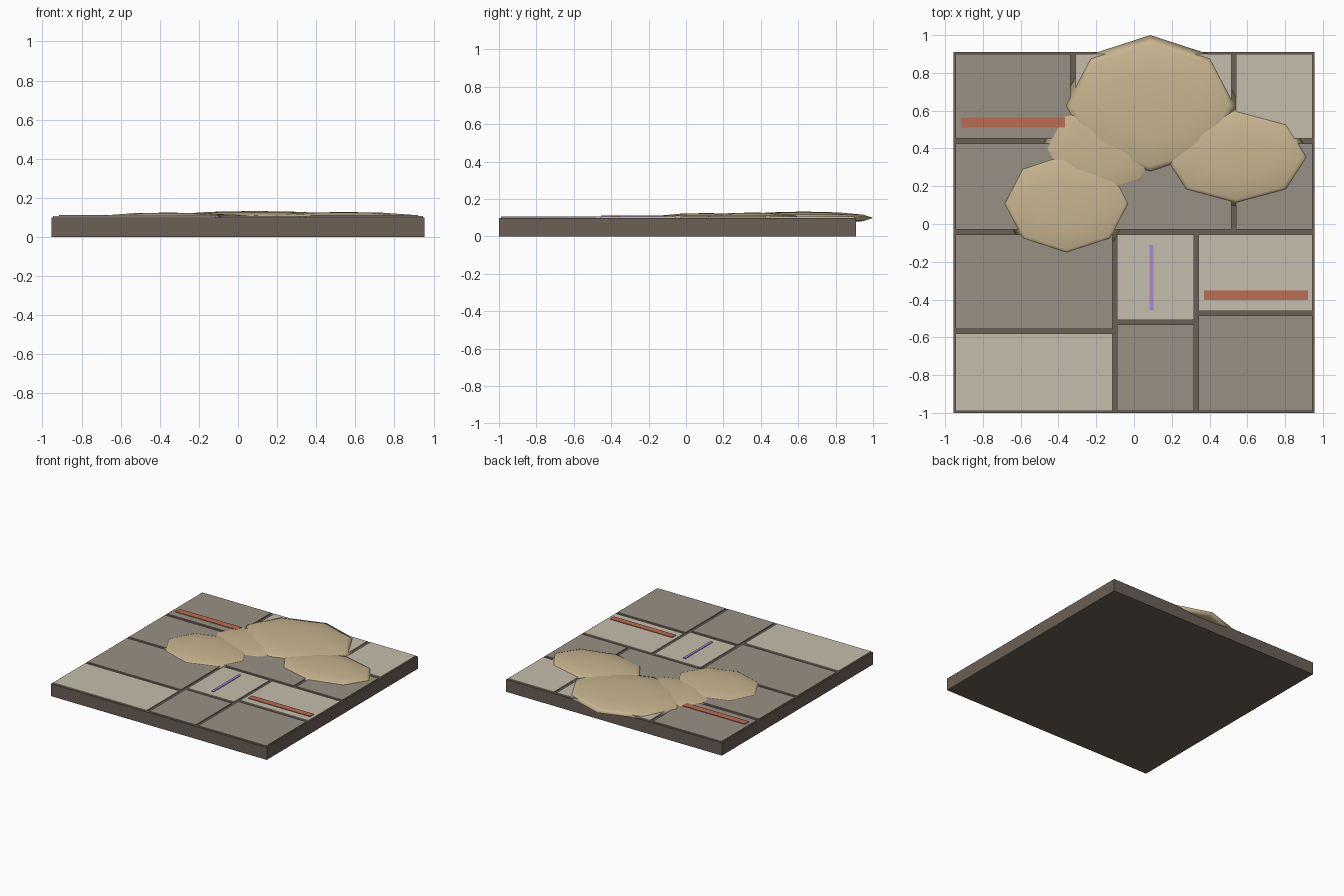
import bpy

cube = bpy.data.objects.get("Cube")
if cube:
    bpy.data.objects.remove(cube, do_unlink=True)


def srgb(*rgb):
    return [((c / 255 + 0.055) / 1.055) ** 2.4 for c in rgb] + [1.0]


def material(name, color):
    m = bpy.data.materials.new(name)
    m.use_nodes = True
    m.diffuse_color = color
    bsdf = next(n for n in m.node_tree.nodes if n.type == 'BSDF_PRINCIPLED')
    bsdf.inputs["Base Color"].default_value = color
    bsdf.inputs["Roughness"].default_value = 0.9
    return m


GROUT = material("dark grout", srgb(107, 96, 86))
DARK = material("dark stone", srgb(153, 144, 131))
LIGHT = material("light stone", srgb(197, 189, 173))
RED = material("rust red", srgb(187, 108, 84))
PURPLE = material("purple", srgb(172, 136, 208))
SAND = material("sand", srgb(200, 181, 144))


def box(name, x0, x1, y0, y1, z0, z1, mat):
    bpy.ops.mesh.primitive_cube_add(
        size=1, location=((x0 + x1) / 2, (y0 + y1) / 2, (z0 + z1) / 2))
    ob = bpy.context.object
    ob.name = name
    ob.scale = (x1 - x0, y1 - y0, z1 - z0)
    bpy.ops.object.transform_apply(location=False, rotation=False)
    ob.data.materials.append(mat)
    return ob


def mound(name, x, y, rx, ry, height):
    # flattened low-poly ball, half sunk in the floor
    bpy.ops.mesh.primitive_uv_sphere_add(
        segments=8, ring_count=6, radius=1, location=(x, y, BASE_TOP))
    ob = bpy.context.object
    ob.name = name
    ob.scale = (rx, ry, height)
    bpy.ops.object.transform_apply(location=False, rotation=False)
    bpy.ops.object.shade_smooth()
    ob.data.materials.append(SAND)


BASE_TOP, SLAB_TOP, STRIP_TOP = 0.099, 0.107, 0.112

# Base block
box("base", -0.955, 0.955, -1.0, 0.91, 0, BASE_TOP, GROUT)

# Paving slabs: columns, each with (bottom, top, stone) entries
columns = [
    (-0.945, -0.337, [(0.453, 0.90, DARK), (-0.03, 0.427, DARK)]),
    (-0.31, 0.515, [(0.453, 0.90, LIGHT), (-0.03, 0.427, DARK)]),
    (0.541, 0.945, [(0.453, 0.90, LIGHT), (-0.03, 0.427, DARK)]),
    (-0.945, -0.115, [(-0.555, -0.055, DARK), (-0.99, -0.58, LIGHT)]),
    (-0.09, 0.318, [(-0.507, -0.055, LIGHT), (-0.99, -0.533, DARK)]),
    (0.342, 0.945, [(-0.46, -0.055, LIGHT), (-0.99, -0.485, DARK)]),
]
for x0, x1, slabs in columns:
    for y0, y1, stone in slabs:
        box("slab", x0, x1, y0, y1, BASE_TOP - 0.01, SLAB_TOP, stone)

# Painted strips
for name, x0, x1, y0, y1, mat in [
        ("back_red_strip", -0.915, -0.365, 0.512, 0.565, RED),
        ("front_red_strip", 0.37, 0.92, -0.402, -0.353, RED),
        ("purple_strip", 0.082, 0.103, -0.455, -0.11, PURPLE)]:
    box(name, x0, x1, y0, y1, SLAB_TOP - 0.002, STRIP_TOP, mat)

# Sand drifts
mound("large_sand_drift", 0.086, 0.628, 0.475, 0.372, 0.034)
mound("left_sand_drift", 0.54, 0.355, 0.402, 0.26, 0.029)
mound("right_sand_drift", -0.358, 0.108, 0.355, 0.28, 0.026)
mound("middle_sand_drift", -0.17, 0.40, 0.32, 0.255, 0.022)
